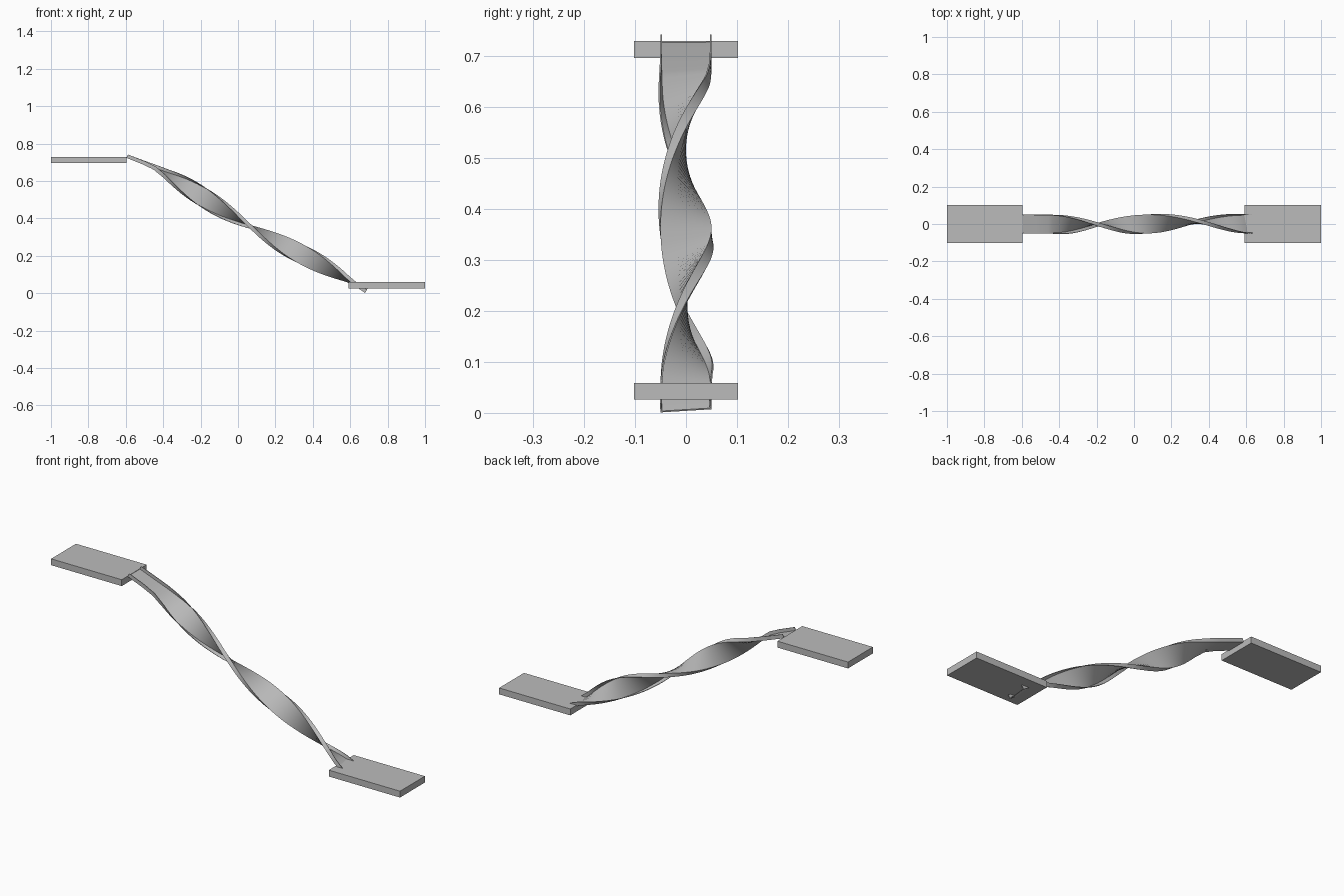
import bpy, bmesh, math
from mathutils import Vector

if "Cube" in bpy.data.objects:
    bpy.data.objects.remove(bpy.data.objects["Cube"])

grey = bpy.data.materials.new("light_grey")
grey.diffuse_color = (0.5, 0.5, 0.5, 1)
grey.use_nodes = True
grey.node_tree.nodes["Principled BSDF"].inputs["Base Color"].default_value = grey.diffuse_color


def finish(name, bm):
    bmesh.ops.recalc_face_normals(bm, faces=bm.faces)
    mesh = bpy.data.meshes.new(name)
    bm.to_mesh(mesh)
    bm.free()
    mesh.materials.append(grey)
    ob = bpy.data.objects.new(name, mesh)
    bpy.context.collection.objects.link(ob)
    return ob


def box(name, lo, hi):
    bm = bmesh.new()
    bmesh.ops.create_cube(bm, size=1)
    for v in bm.verts:
        v.co = [(a + b) / 2 + c * (b - a) for a, b, c in zip(lo, hi, v.co)]
    return finish(name, bm)


# Upper and lower platforms
box("upper_platform", (-1, -0.102, 0.695), (-0.595, 0.102, 0.728))
box("lower_platform", (0.592, -0.102, 0.026), (1, 0.102, 0.059))

# Twisted channel: keys are (x, z, twist in degrees)
keys = [(-0.598, 0.724, 0), (-0.51, 0.69, 1), (-0.45, 0.665, 5), (-0.39, 0.631, 19),
        (-0.19, 0.515, 90), (0.075, 0.362, 180), (0.34, 0.208, 270),
        (0.58, 0.068, 351), (0.63, 0.037, 361), (0.681, 0.004, 364)]


def sample(x):
    for a, b in zip(keys, keys[1:]):
        if x <= b[0] + 1e-9:
            f = (x - a[0]) / (b[0] - a[0])
            return a[1] + f * (b[1] - a[1]), math.radians(a[2] + f * (b[2] - a[2]))


# U-shaped cross-section: thin floor with two low rims
w, h, t = 0.05, 0.02, 0.003
section = [(-w, 0), (w, 0), (w, h), (w - t, h), (w - t, t),
           (t - w, t), (t - w, h), (-w, h)]
side, up = Vector((0, 1, 0)), Vector((0.5, 0, 0.866))
steps = 128
bm = bmesh.new()
rings = []
for i in range(steps + 1):
    x = keys[0][0] + (keys[-1][0] - keys[0][0]) * i / steps
    z, a = sample(x)
    across = side * math.cos(a) + up * math.sin(a)
    normal = up * math.cos(a) - side * math.sin(a)
    rings.append([bm.verts.new(Vector((x, 0, z)) + across * u + normal * v)
                  for u, v in section])
n = len(section)
for r, s in zip(rings, rings[1:]):
    for j in range(n):
        k = (j + 1) % n
        bm.faces.new((r[j], r[k], s[k], s[j]))
bm.faces.new(rings[0])
bm.faces.new(rings[-1])
slide = finish("twisted_channel", bm)

bpy.ops.object.select_all(action='DESELECT')
slide.select_set(True)
bpy.context.view_layer.objects.active = slide
bpy.ops.object.shade_smooth_by_angle(angle=math.radians(35))
